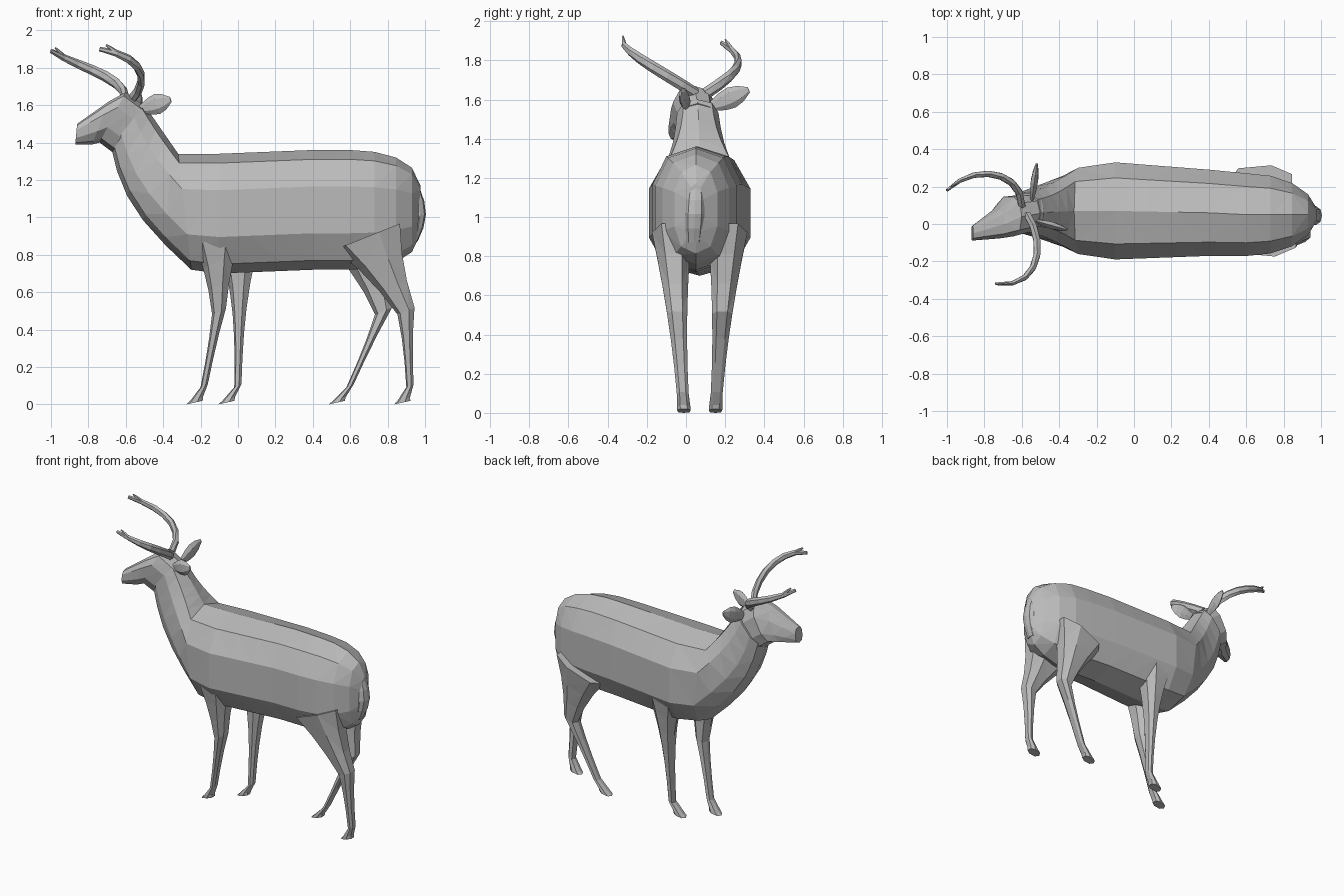
import bpy, bmesh, math
from mathutils import Vector

default = bpy.data.objects.get("Cube")
if default:
    bpy.data.objects.remove(default)

grey = bpy.data.materials.new("plain_grey")
grey.use_nodes = True
grey.diffuse_color = (0.5, 0.5, 0.5, 1)
grey.node_tree.nodes["Principled BSDF"].inputs["Base Color"].default_value = grey.diffuse_color


def skin(name, rings):
    """Join rings of points into a closed, triangulated skin with flat faces."""
    bm = bmesh.new()
    loops = [[bm.verts.new(point) for point in ring] for ring in rings]
    for lower, upper in zip(loops, loops[1:]):
        for i in range(len(lower)):
            bm.faces.new((lower[i - 1], lower[i], upper[i], upper[i - 1]))
    bm.faces.new(loops[0])
    bm.faces.new(loops[-1])
    bmesh.ops.triangulate(bm, faces=bm.faces[:], quad_method='SHORT_EDGE')
    bmesh.ops.recalc_face_normals(bm, faces=bm.faces[:])
    mesh = bpy.data.meshes.new(name)
    bm.to_mesh(mesh)
    bm.free()
    mesh.materials.append(grey)
    bpy.context.collection.objects.link(bpy.data.objects.new(name, mesh))


def soft(value):
    """Square off a sine or cosine a little."""
    return math.copysign(abs(value) ** 0.8, value)


def mix(start, end, t):
    return start + (end - start) * t


def steps(count):
    return [i / count for i in range(count + 1)]


def section(x1, z1, x2, z2, y, width, sides=10):
    """Rounded section spanning two outline points, with a half-width in y."""
    middle = Vector((x1 + x2, 2 * y, z1 + z2)) / 2
    half = Vector((x1 - x2, 0, z1 - z2)) / 2
    across = Vector((0, width, 0))
    angles = [math.tau * i / sides for i in range(sides)]
    return [middle + half * soft(math.cos(a)) + across * soft(math.sin(a)) for a in angles]


def blend(first, last, count, bulge=0.0):
    """Sections from first to last; the second outline bulges on the way."""
    rings = []
    for t in steps(count):
        x1, z1, x2, z2, y, width = [mix(a, b, t) for a, b in zip(first, last)]
        swell = bulge * math.sin(math.pi * t)
        rings.append(section(x1, z1, x2 + swell, z2, y, width + swell * 0.3))
    return rings


def tube(name, points, widths, flatness):
    """Loft along points; widths are vertical half-sizes, flatness thins the side."""
    rings = []
    for i, (point, width) in enumerate(zip(points, widths)):
        along = (points[min(i + 1, len(points) - 1)] - points[max(i - 1, 0)]).normalized()
        across = along.cross(Vector((0, 0, 1))).normalized()
        up = across.cross(along)
        angles = [math.tau * k / 6 for k in range(6)]
        rings.append([point + (up * math.cos(a) + across * flatness * math.sin(a)) * width
                      for a in angles])
    skin(name, rings)


# Trunk: domed rump, even barrel, then a chest sweeping up into the neck
rump = []
for t in steps(4):
    dome = math.cos(1.4 * (1 - t))
    height = 0.32 * math.sqrt(dome)
    x = 0.6 + 0.38 * math.sin(1.4 * (1 - t))
    rump.append(section(x, 1.04 + height, x, 1.04 - height, 0.05, 0.23 * dome))
barrel = blend((0.4, 1.36, 0.4, 0.72, 0.06, 0.24),
               (-0.1, 1.34, -0.1, 0.7, 0.07, 0.27), 3)
neck = blend((-0.32, 1.34, -0.25, 0.72, 0.07, 0.24),
             (-0.5, 1.6, -0.68, 1.38, 0.06, 0.11), 5, -0.09)
skin("trunk_and_neck", rump + barrel + neck)

# Head tapers to the muzzle and turns a little to its side
skull = blend((-0.48, 1.58, -0.66, 1.34, 0.06, 0.1),
              (-0.6, 1.67, -0.74, 1.4, 0.04, 0.11), 2)
muzzle = blend((-0.69, 1.62, -0.78, 1.39, 0, 0.08),
               (-0.86, 1.5, -0.87, 1.39, -0.05, 0.04), 2)
skin("head", skull + muzzle)

# Tail hangs close against the rump
skin("tail", blend((0.9, 1.16, 0.97, 1.16, 0.05, 0.04),
                   (0.9, 0.87, 0.96, 0.87, 0.04, 0.04), 4, 0.04))


def leg(name, side, muscle, hip, hock, ankle, toe):
    """Leg through four joint positions in x; it thickens and splays upward."""
    rings = []

    def ring(x, z, depth, width, tilt):
        y = 0.07 + side * (0.08 + 0.07 * z)
        rings.append(section(x - depth, z - tilt, x + depth, z + tilt, y, width, 7))

    for upper, lower, top, bottom in ((hip, hock, 0.9, 0.5), (hock, ankle, 0.5, 0.1)):
        for t in steps(3):
            z = mix(top, bottom, t)
            depth = 0.02 + muscle * z ** 3
            if t < 1 or lower == ankle:
                ring(mix(upper, lower, t), z, depth, 0.03 + 0.09 * z * z, depth * 0.4)
    # Hoof
    ring(mix(ankle, toe, 0.8), 0.03, 0.035, 0.035, 0.01)
    ring(toe, 0.01, 0.045, 0.035, 0.01)
    skin(name, rings)


LEFT, RIGHT = 1, -1
THIGH, SHOULDER = 0.22, 0.15
leg("right_hind_leg", RIGHT, THIGH, 0.7, 0.9, 0.92, 0.88)
leg("left_hind_leg", LEFT, THIGH, 0.68, 0.78, 0.6, 0.53)
leg("right_front_leg", RIGHT, SHOULDER, -0.1, -0.1, -0.18, -0.23)
leg("left_front_leg", LEFT, SHOULDER, 0.02, 0.01, 0, -0.06)


def ear(name, base, tip):
    """Leaf-shaped ear, widest past its middle."""
    points = [Vector(base).lerp(Vector(tip), t) for t in steps(5)]
    widths = [0.015 + 0.04 * math.sin(math.pi * t ** 1.3) for t in steps(5)]
    tube(name, points, widths, 0.4)


ear("left_ear", (-0.55, 0.1, 1.55), (-0.52, 0.32, 1.65))
ear("right_ear", (-0.54, 0.02, 1.57), (-0.36, -0.03, 1.63))


def antler(side, *controls):
    """Antler swept along a cubic curve, with a short tine near its tip."""
    a, b, c, d = [Vector(point) for point in controls]

    def curve(t):
        s = 1 - t
        return a * s ** 3 + b * 3 * s * s * t + c * 3 * s * t * t + d * t ** 3

    widths = [0.03 - 0.018 * t ** 3 for t in steps(7)]
    tube(side + "_antler", [curve(t) for t in steps(7)], widths, 0.7)
    root = curve(0.85)
    peak = curve(0.95) + Vector((0, 0, 0.03))
    tube(side + "_tine", [root, root.lerp(peak, 0.5), peak], [0.015, 0.012, 0.005], 0.8)


antler("left", (-0.6, 0.1, 1.63), (-0.6, 0.28, 1.75), (-0.85, 0.33, 1.8), (-1, 0.18, 1.89))
antler("right", (-0.57, 0.05, 1.63), (-0.47, -0.1, 1.73), (-0.5, -0.35, 1.86), (-0.74, -0.32, 1.9))
